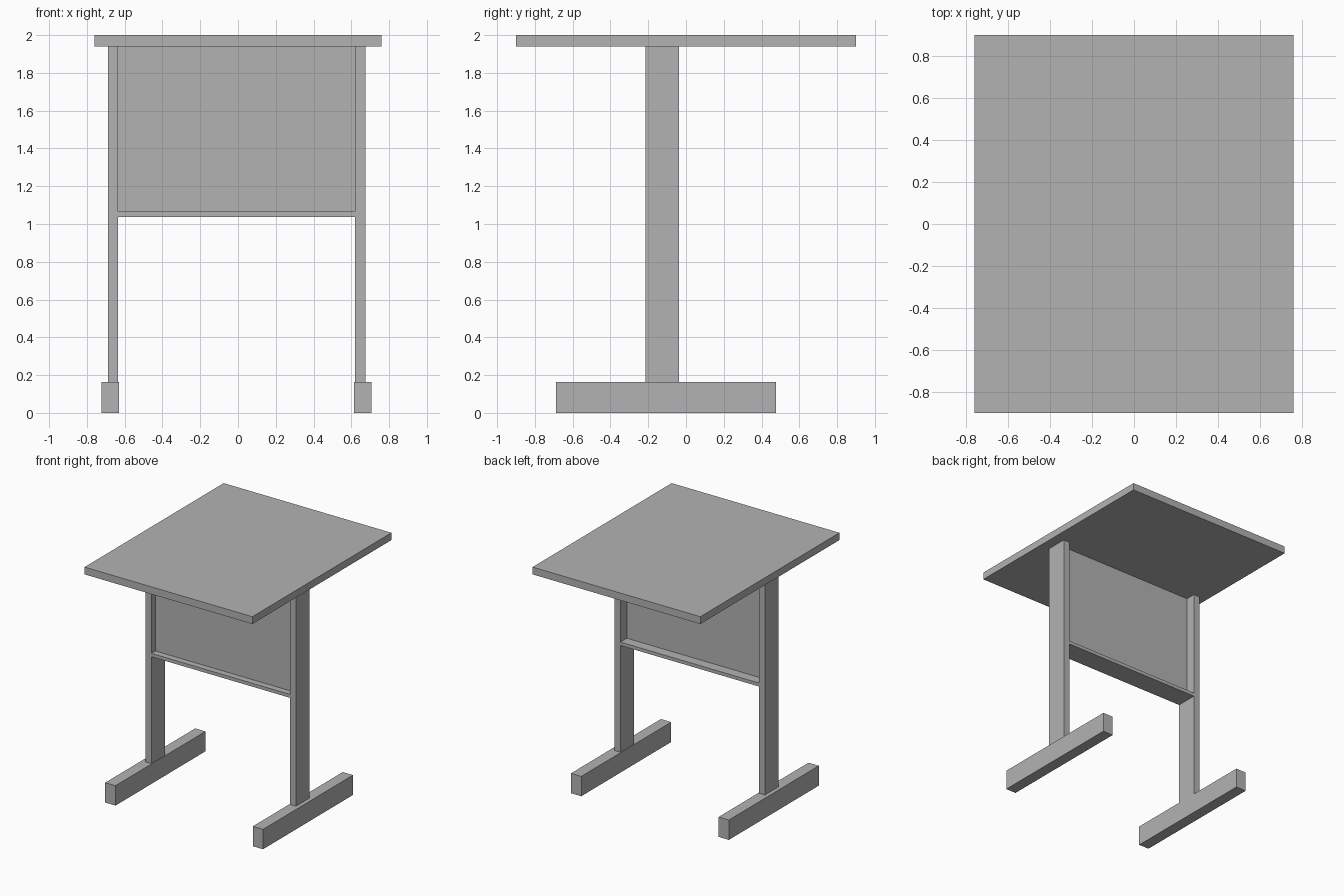
import bpy

cube = bpy.data.objects.get("Cube")
if cube:
    bpy.data.objects.remove(cube, do_unlink=True)

# Single plain grey finish
grey = bpy.data.materials.new("plain grey")
grey.use_nodes = True
colour = (0.45, 0.45, 0.45, 1)
grey.diffuse_color = colour
grey.node_tree.nodes["Principled BSDF"].inputs["Base Color"].default_value = colour


def box(name, x, y, z):
    """Box spanning the given (low, high) range on each axis."""
    spans = (x, y, z)
    bpy.ops.mesh.primitive_cube_add(size=1, location=[(a + b) / 2 for a, b in spans])
    obj = bpy.context.object
    obj.name = name
    obj.scale = [b - a for a, b in spans]
    bpy.ops.object.transform_apply(location=False, rotation=False, scale=True)
    obj.data.materials.append(grey)
    return obj


# The frame sits slightly off the centre of the top
MID = -0.007
INNER, OUTER = 0.627, 0.682
FRONT, BACK = -0.215, -0.037
TOP_UNDER, FOOT_TOP = 1.94, 0.163

# Table top
box("table_top", (-0.76, 0.76), (-0.9, 0.9), (TOP_UNDER, 2))

# Upright and foot on each side
for side, sign in (("left", 1), ("right", -1)):
    def across(a, b):
        return sorted((MID + sign * a, MID + sign * b))
    box(side + "_upright", across(INNER, OUTER), (FRONT, BACK), (FOOT_TOP, TOP_UNDER))
    box(side + "_foot", across(0.622, 0.715), (-0.687, 0.477), (0, FOOT_TOP))

# Shelf and modesty panel between the uprights
width = (MID - INNER, MID + INNER)
box("shelf", width, (FRONT, BACK), (1.037, 1.065))
box("modesty_panel", width, (-0.163, -0.12), (1.065, TOP_UNDER))
